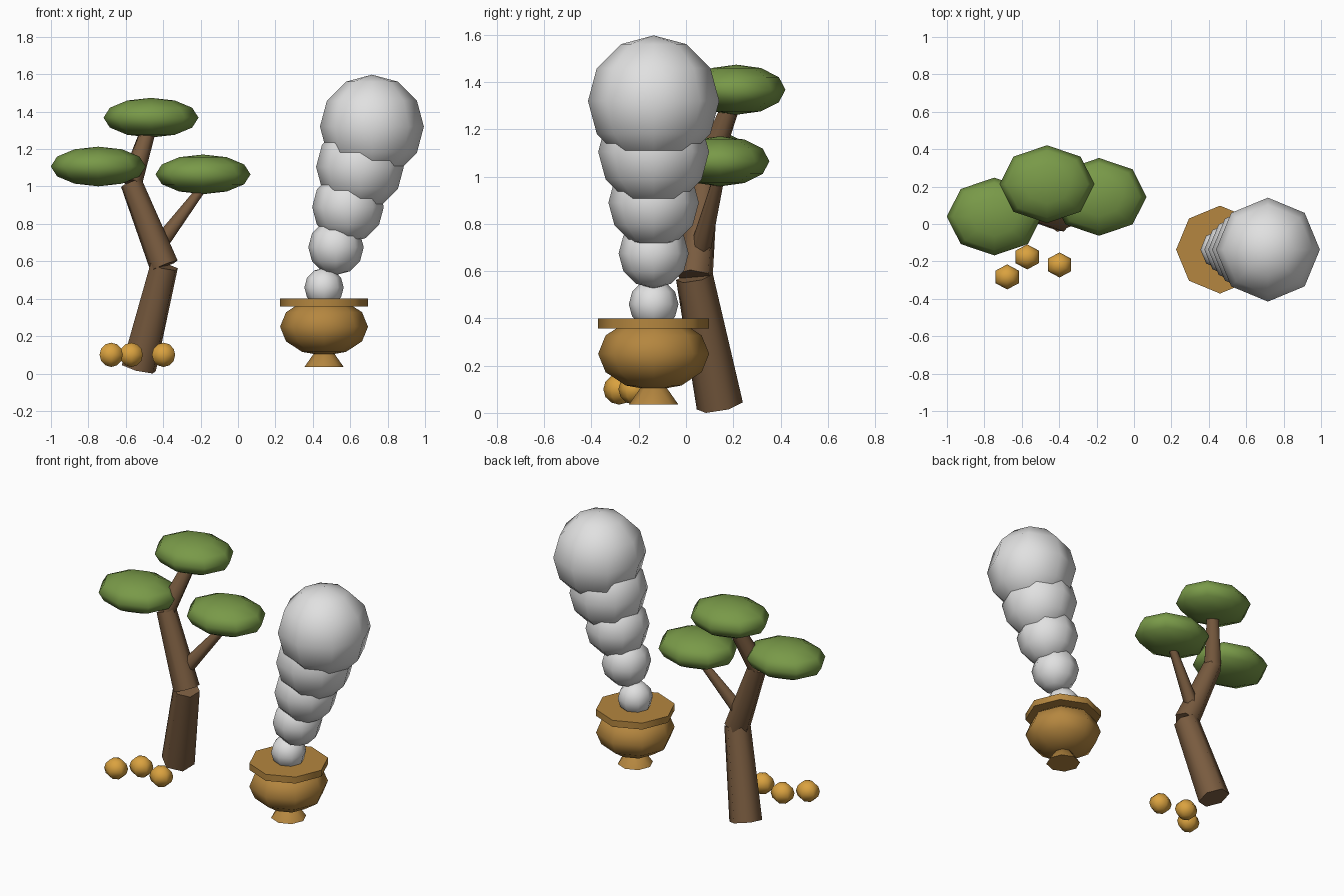
import bpy
from math import radians
from mathutils import Vector

cube = bpy.data.objects.get("Cube")
if cube:
    bpy.data.objects.remove(cube, do_unlink=True)


def material(name, rgb):
    mat = bpy.data.materials.new(name)
    mat.use_nodes = True
    mat.diffuse_color = (*rgb, 1)
    mat.node_tree.nodes["Principled BSDF"].inputs["Base Color"].default_value = (*rgb, 1)
    return mat


BARK = material("bark_brown", (0.19, 0.105, 0.05))
LEAF = material("leaf_green", (0.19, 0.32, 0.065))
BRONZE = material("bronze", (0.46, 0.24, 0.05))
AMBER = material("amber", (0.70, 0.36, 0.05))
SMOKE = material("smoke_grey", (0.75, 0.75, 0.75))


def finish(name, mat):
    obj = bpy.context.object
    obj.name = name
    obj.data.materials.append(mat)
    bpy.ops.object.shade_smooth_by_angle(angle=radians(65))
    return obj


def ball(name, mat, centre, size, sides=8):
    bpy.ops.mesh.primitive_uv_sphere_add(segments=sides, ring_count=6, radius=1, location=centre)
    bpy.context.object.scale = size
    bpy.ops.object.transform_apply(location=False, rotation=False, scale=True)
    return finish(name, mat)


def limb(name, mat, start, end, r_start, r_end, sides=6):
    """Tapered prism between two points."""
    a, b = Vector(start), Vector(end)
    bpy.ops.mesh.primitive_cone_add(
        vertices=sides, radius1=r_start, radius2=r_end, depth=(b - a).length,
        location=(a + b) / 2, rotation=(b - a).to_track_quat('Z', 'Y').to_euler())
    return finish(name, mat)


# Tree: bent trunk, upper stem and side branch
base, bend, fork = (-0.53, 0.143, 0.03), (-0.395, 0.036, 0.575), (-0.571, 0.08, 1.02)
limb("trunk_lower", BARK, base, bend, 0.1, 0.08)
limb("trunk_upper", BARK, bend, fork, 0.08, 0.06)
limb("top_branch", BARK, fork, (-0.48, 0.19, 1.3), 0.06, 0.042)
limb("side_branch", BARK, (-0.42, 0.06, 0.69), (-0.2, 0.135, 0.98), 0.045, 0.025)

# Flat leaf canopies
canopies = {
    "canopy_top": (-0.465, 0.213, 1.368),
    "canopy_right": (-0.747, 0.04, 1.107),
    "canopy_left": (-0.187, 0.145, 1.065),
}
for name, centre in canopies.items():
    ball(name, LEAF, centre, (0.254, 0.208, 0.106))

# Resin lumps on the ground
for i, (x, y) in enumerate([(-0.678, -0.283), (-0.571, -0.176), (-0.398, -0.219)]):
    ball(f"resin_lump_{i + 1}", AMBER, (x, y, 0.1), (0.072, 0.067, 0.065), 6)

# Burner: foot, bowl and rim
BX, BY = 0.46, -0.137
limb("burner_foot", BRONZE, (BX, BY, 0.035), (BX, BY, 0.135), 0.105, 0.035, 8)
ball("burner_bowl", BRONZE, (BX, BY, 0.25), (0.235, 0.235, 0.155))
limb("burner_rim", BRONZE, (BX, BY, 0.358), (BX, BY, 0.4), 0.235, 0.235, 8)

# Smoke puffs growing as they drift up and sideways
for i in range(5):
    r = 0.105 + 0.0432 * i
    ball(f"smoke_puff_{i + 1}", SMOKE, (BX + 0.064 * i, BY, 0.46 + 0.215 * i), (r, r, r))
